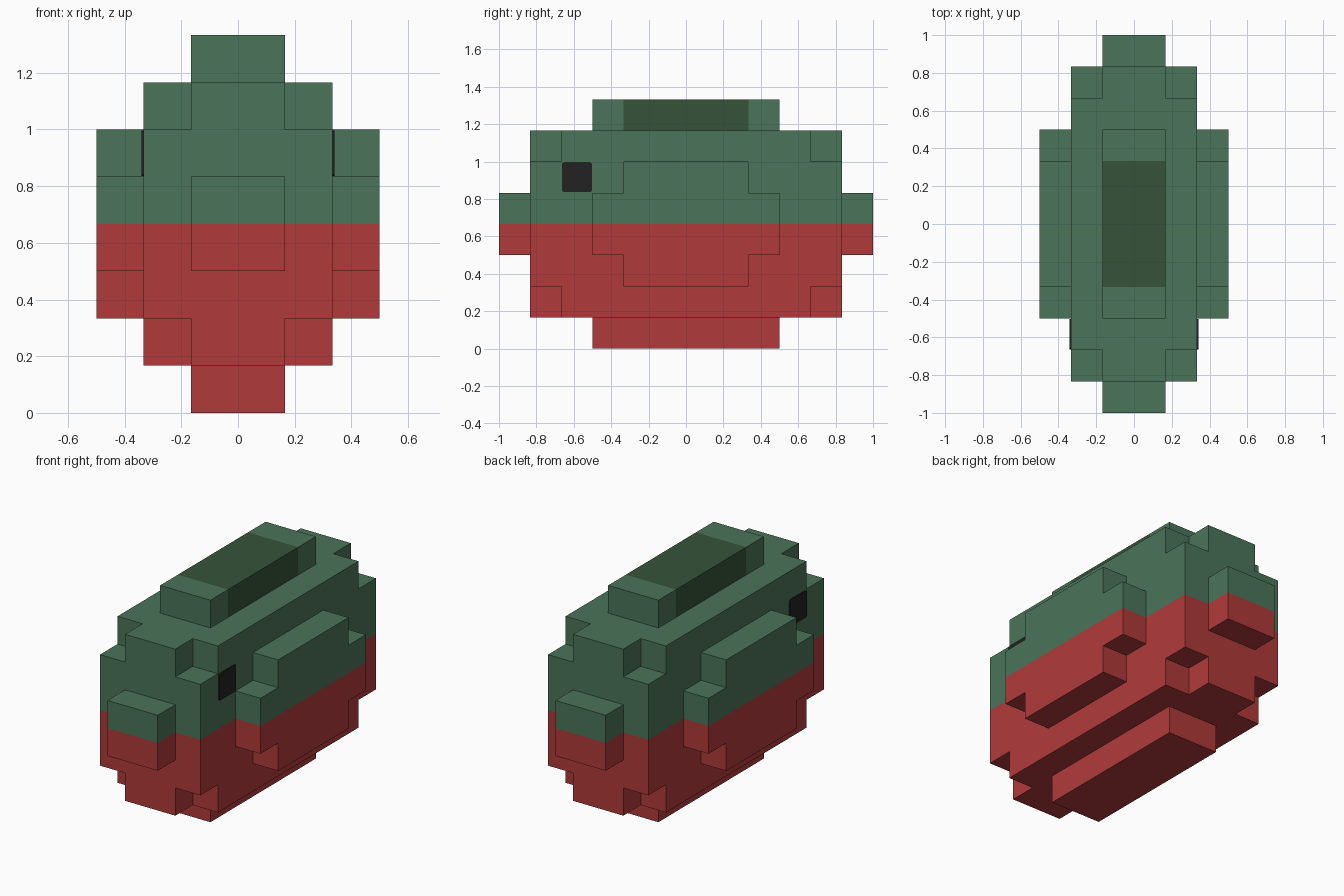
import bpy
import bmesh
from mathutils import Vector

cube = bpy.data.objects.get("Cube")
if cube:
    bpy.data.objects.remove(cube, do_unlink=True)

UNIT = 1 / 6      # size of one building block
SPLIT = 4         # block height where the belly colour meets the back colour


def material(name, r, g, b):
    mat = bpy.data.materials.new(name)
    mat.use_nodes = True
    mat.diffuse_color = (r, g, b, 1)
    bsdf = mat.node_tree.nodes["Principled BSDF"]
    bsdf.inputs["Base Color"].default_value = (r, g, b, 1)
    bsdf.inputs["Roughness"].default_value = 0.9
    return mat


GREEN = material("back_green", 0.07, 0.175, 0.10)
RED = material("belly_red", 0.44, 0.042, 0.042)
DARK = material("dark_green_patch", 0.037, 0.088, 0.042)
BLACK = material("eye_black", 0.016, 0.016, 0.017)


def cells(*ranges):
    """All block positions inside a box given by x, y and z ranges."""
    xs, ys, zs = ranges
    return {(x, y, z) for x in range(*xs) for y in range(*ys) for z in range(*zs)}


def mirrored(blocks, axis):
    """Blocks reflected across the x (0) or y (1) centre plane."""
    return {tuple(-1 - v if i == axis else v for i, v in enumerate(b)) for b in blocks}


# Body: a long block whose eight corners are notched
body = (cells((-2, 2), (-5, 5), (2, 6))
        | cells((-2, 2), (-4, 4), (1, 7))
        | cells((-1, 1), (-5, 5), (1, 7)))
# Snout, mirrored for the tail
snout = cells((-1, 1), (-6, -5), (3, 5))
# Stepped side plate, mirrored for the other flank
side = cells((2, 3), (-2, 2), (2, 6)) | cells((2, 3), (-3, 3), (3, 5))
# Ridge ends with the dark patch between them, and the keel below
ridge_front = cells((-1, 1), (-3, -2), (7, 8))
patch = cells((-1, 1), (-2, 2), (7, 8))
keel = cells((-1, 1), (-3, 3), (0, 1))

parts = {
    "body": body,
    "snout": snout,
    "tail": mirrored(snout, 1),
    "left_side_plate": side,
    "right_side_plate": mirrored(side, 0),
    "ridge_front": ridge_front,
    "ridge_back": mirrored(ridge_front, 1),
    "ridge_patch": patch,
    "keel": keel,
}
solid = set().union(*parts.values())


def build(name, blocks, mats):
    """Make the outer skin of a part, leaving out faces pressed against others."""
    bm = bmesh.new()
    for block in sorted(blocks):
        centre = Vector(block) + Vector((0.5, 0.5, 0.5))
        for axis in range(3):
            for sign in (-1, 1):
                n = Vector((0, 0, 0))
                n[axis] = sign
                if tuple(int(v) for v in Vector(block) + n) in solid:
                    continue
                u = Vector((0, 0, 0))
                u[(axis + 1) % 3] = 0.5
                v = n.cross(u)
                mid = centre + n * 0.5
                corners = (mid - u - v, mid + u - v, mid + u + v, mid - u + v)
                face = bm.faces.new([bm.verts.new(c * UNIT) for c in corners])
                low = block[2] < SPLIT
                face.material_index = 1 if low and len(mats) > 1 else 0
    # Weld the blocks and merge flat areas of one colour
    bmesh.ops.remove_doubles(bm, verts=bm.verts, dist=0.001)
    bmesh.ops.dissolve_limit(bm, angle_limit=0.01, verts=bm.verts,
                             edges=bm.edges, delimit={'MATERIAL'})
    finish(name, bm, mats)


def finish(name, bm, mats):
    mesh = bpy.data.meshes.new(name)
    bm.to_mesh(mesh)
    bm.free()
    for mat in mats:
        mesh.materials.append(mat)
    bpy.context.collection.objects.link(bpy.data.objects.new(name, mesh))


for name, blocks in parts.items():
    build(name, blocks, [DARK] if name == "ridge_patch" else [GREEN, RED])

# Eyes: thin square plates with softened corners
for name, sign in (("left_eye", 1), ("right_eye", -1)):
    bm = bmesh.new()
    bmesh.ops.create_cube(bm, size=1)
    bmesh.ops.scale(bm, verts=bm.verts, vec=(0.008, 0.96 * UNIT, 0.96 * UNIT))
    corners = [e for e in bm.edges
               if abs(e.verts[0].co.x - e.verts[1].co.x) > 0.005]
    bmesh.ops.bevel(bm, geom=corners, offset=0.01, segments=2,
                    profile=0.5, affect='EDGES')
    bmesh.ops.translate(bm, verts=bm.verts,
                        vec=(sign * (2 * UNIT + 0.003), -3.5 * UNIT, 5.5 * UNIT))
    finish(name, bm, [BLACK])
